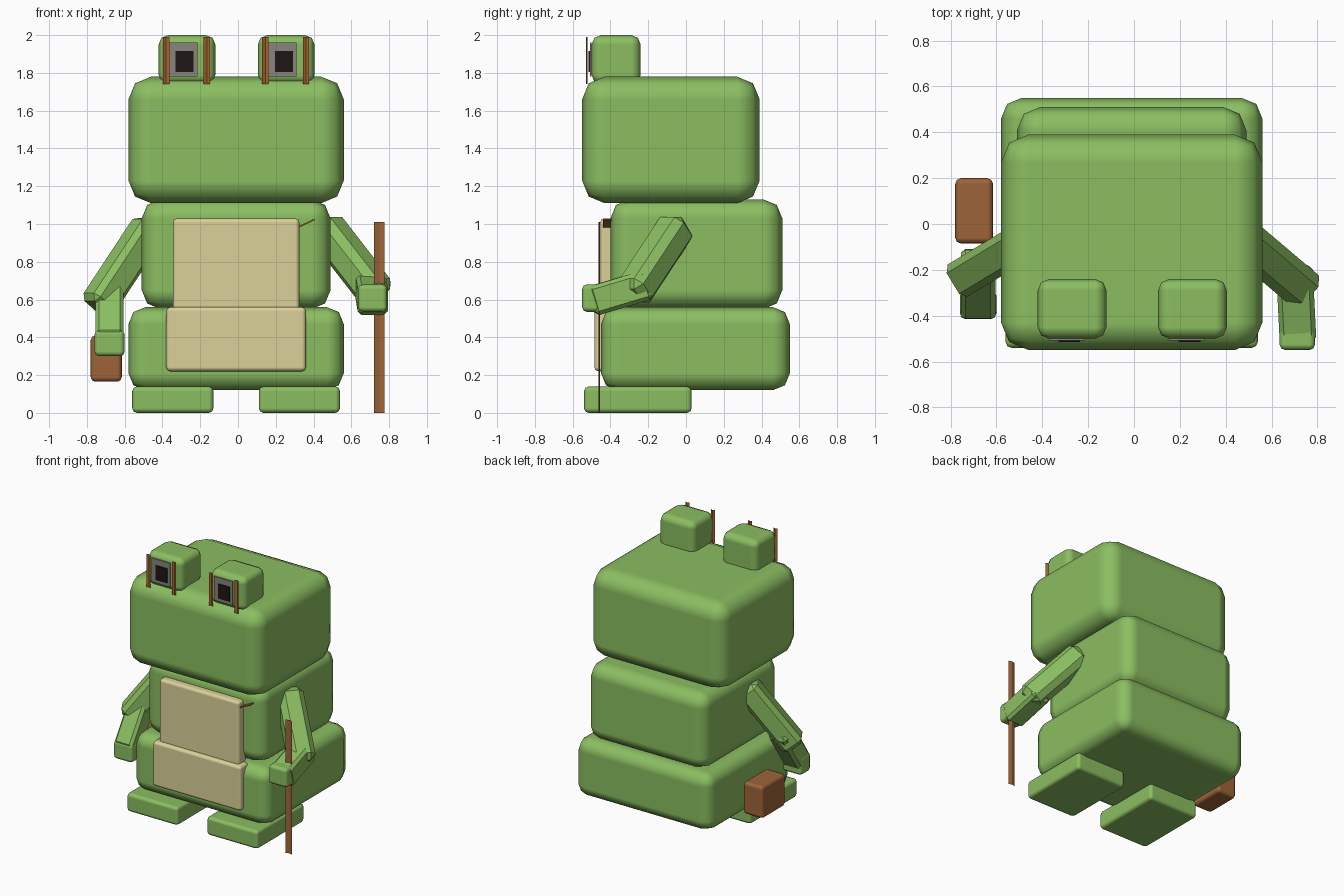
import bpy
from math import radians
from mathutils import Vector, Matrix

cube = bpy.data.objects.get("Cube")
if cube:
    bpy.data.objects.remove(cube, do_unlink=True)


def material(name, rgb):
    """Flat material from 0-255 display colour."""
    lin = [((c / 255 + 0.055) / 1.055) ** 2.4 for c in rgb]
    m = bpy.data.materials.new(name)
    m.use_nodes = True
    m.diffuse_color = (*lin, 1)
    m.node_tree.nodes["Principled BSDF"].inputs["Base Color"].default_value = (*lin, 1)
    return m


GREEN = material("skin_green", (139, 190, 97))
TAN = material("belly_tan", (219, 209, 154))
BROWN = material("leather_brown", (157, 100, 56))
FRAME = material("frame_brown", (168, 100, 45))
GREY = material("eye_grey", (136, 133, 128))
BLACK = material("pupil_black", (30, 22, 20))


def add_mesh(name, verts, faces, mat):
    me = bpy.data.meshes.new(name)
    me.from_pydata(verts, [], faces)
    me.materials.append(mat)
    ob = bpy.data.objects.new(name, me)
    bpy.context.collection.objects.link(ob)
    return ob


def box(name, xs, ys, zs, mat, bevel=0.0, segments=2, turn=None):
    """Box between limits, with an optional rounded edge."""
    verts = [(x, y, z) for x in xs for y in ys for z in zs]
    faces = [(0, 1, 3, 2), (4, 6, 7, 5), (0, 4, 5, 1),
             (2, 3, 7, 6), (0, 2, 6, 4), (1, 5, 7, 3)]
    ob = add_mesh(name, verts, faces, mat)
    if turn:
        ob.data.transform(turn)
    if bevel:
        mod = ob.modifiers.new("rounding", "BEVEL")
        mod.width = bevel
        mod.segments = segments
        if segments > 1:
            mod.harden_normals = True
            ob.data.shade_smooth()
    return ob


def limb(name, start, end, width, bevel):
    """Square limb running from start to end."""
    a, b = Vector(start), Vector(end)
    axis = b - a
    turn = Matrix.Translation(a) @ axis.to_track_quat("Z", "Y").to_matrix().to_4x4()
    h = width / 2
    return box(name, (-h, h), (-h, h), (0, axis.length), GREEN, bevel, 1, turn)


def folded_strip(name, x0, x1, y, z0, z1, mat):
    """Thin open strip with a shallow central fold, facing the back."""
    mid = (x0 + x1) / 2
    verts = [(x, yy, z) for z in (z0, z1)
             for x, yy in ((x0, y), (mid, y + 0.008), (x1, y))]
    return add_mesh(name, verts, [(0, 3, 4, 1), (1, 4, 5, 2)], mat)


# Stacked body blocks
box("hips", (-0.58, 0.56), (-0.45, 0.55), (0.12, 0.56), GREEN, 0.09)
box("torso", (-0.51, 0.49), (-0.40, 0.51), (0.55, 1.13), GREEN, 0.10)
box("head", (-0.58, 0.56), (-0.55, 0.39), (1.11, 1.78), GREEN, 0.12)

# Belly panels
box("upper_belly", (-0.345, 0.325), (-0.455, -0.36), (0.54, 1.03), TAN, 0.022)
box("lower_belly", (-0.38, 0.36), (-0.485, -0.38), (0.22, 0.56), TAN, 0.022)

# Feet, eyes and eye frames
for side, foot_x, eye_x in (("right", -0.345, -0.27), ("left", 0.325, 0.255)):
    box(side + "_foot", (foot_x - 0.215, foot_x + 0.215), (-0.54, 0.03),
        (0, 0.14), GREEN, 0.025)
    box(side + "_eye", (eye_x - 0.15, eye_x + 0.15), (-0.50, -0.24),
        (1.74, 2.0), GREEN, 0.05)
    box(side + "_eye_plate", (eye_x - 0.10, eye_x + 0.055), (-0.508, -0.499),
        (1.78, 1.96), GREY)
    box(side + "_pupil", (eye_x - 0.06, eye_x + 0.035), (-0.515, -0.508),
        (1.805, 1.915), BLACK)
    for n, dx in enumerate((-0.11, 0.105)):
        folded_strip(f"{side}_eye_frame_{n + 1}", eye_x + dx - 0.017,
                     eye_x + dx + 0.017, -0.53, 1.74, 1.99, FRAME)

# Right arm, lowered
limb("right_upper_arm", (-0.46, -0.06, 1.00), (-0.75, -0.235, 0.56), 0.165, 0.03)
limb("right_forearm", (-0.68, -0.16, 0.68), (-0.68, -0.36, 0.38), 0.15, 0.02)
box("right_hand", (-0.76, -0.60), (-0.415, -0.29), (0.30, 0.44), GREEN, 0.025)

# Left arm, reaching forward
limb("left_upper_arm", (0.45, -0.04, 1.00), (0.745, -0.29, 0.62), 0.18, 0.04)
limb("left_forearm", (0.70, -0.20, 0.68), (0.715, -0.50, 0.59), 0.16, 0.02)
box("left_hand", (0.635, 0.79), (-0.55, -0.40), (0.535, 0.68), GREEN, 0.025)

# Carried things
folded_strip("staff", 0.72, 0.776, -0.462, 0, 1.01, BROWN)
box("satchel", (-0.78, -0.615), (-0.085, 0.20), (0.165, 0.41), BROWN, 0.025)
tilt = Matrix.Translation((0.365, -0.41, 1.005)) @ Matrix.Rotation(radians(-25), 4, "Y")
box("satchel_strap", (-0.045, 0.045), (-0.03, 0.03), (-0.004, 0.004), BROWN, turn=tilt)
